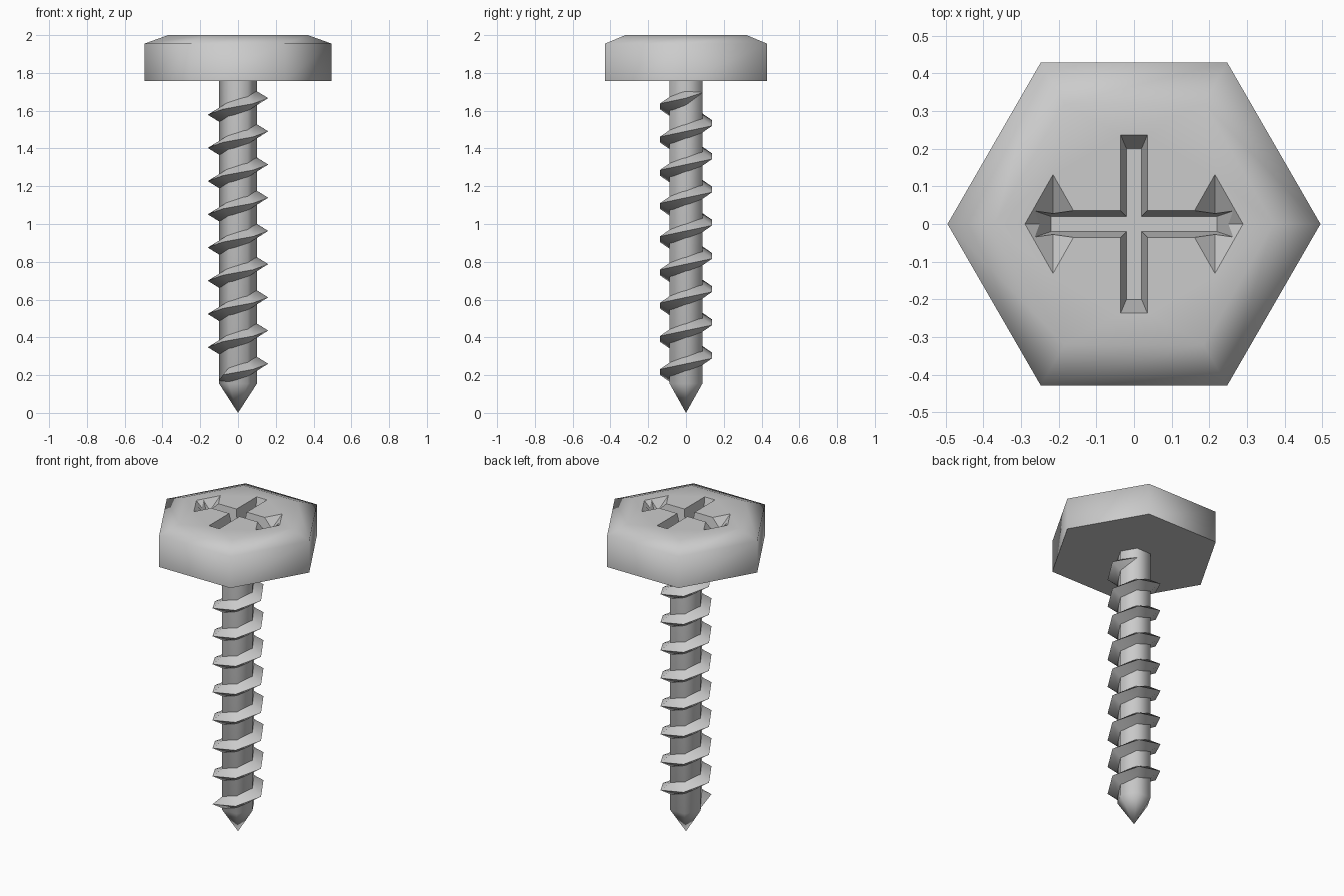
import bpy, bmesh
from math import cos, sin, pi, radians

if "Cube" in bpy.data.objects:
    bpy.data.objects.remove(bpy.data.objects["Cube"])


def ring(r, z, n=6):
    return [(r * cos(2 * pi * i / n), r * sin(2 * pi * i / n), z) for i in range(n)]


def loft(name, rings):
    """Closed solid skinned through rings of equal point count (1-point ring = tip)."""
    bm = bmesh.new()
    loops = [[bm.verts.new(p) for p in r] for r in rings]
    for a, b in zip(loops, loops[1:]):
        n = max(len(a), len(b))
        for i in range(n):
            j = (i + 1) % n
            if len(a) == 1:
                bm.faces.new((a[0], b[j], b[i]))
            elif len(b) == 1:
                bm.faces.new((a[i], a[j], b[0]))
            else:
                bm.faces.new((a[i], a[j], b[j], b[i]))
    for end in (loops[0], loops[-1]):
        if len(end) > 2:
            bm.faces.new(end)
    bmesh.ops.recalc_face_normals(bm, faces=bm.faces)
    mesh = bpy.data.meshes.new(name)
    bm.to_mesh(mesh)
    bm.free()
    ob = bpy.data.objects.new(name, mesh)
    bpy.context.collection.objects.link(ob)
    return ob


def smooth(ob, angle):
    bpy.ops.object.select_all(action='DESELECT')
    bpy.context.view_layer.objects.active = ob
    ob.select_set(True)
    bpy.ops.object.shade_smooth_by_angle(angle=radians(angle))


def cut(ob, cutter):
    cutter.hide_render = True
    cutter.hide_viewport = True
    mod = ob.modifiers.new("recess", 'BOOLEAN')
    mod.operation = 'DIFFERENCE'
    mod.solver = 'EXACT'
    mod.object = cutter


# hexagonal head with chamfered top
head = loft("head", [ring(0.495, 1.757), ring(0.495, 1.955), ring(0.37, 2.0)])
smooth(head, 75)


# cross-shaped drive recess, narrowing downward
def cross(ax, ay, w, z):
    quarter = [(ax, -w), (ax, w), (w, w), (w, ay), (-w, ay), (-w, w),
               (-ax, w), (-ax, -w), (-w, -w), (-w, -ay), (w, -ay), (w, -w)]
    return [(x, y, z) for x, y in quarter]


cut(head, loft("cross_cutter", [cross(0.22, 0.20, 0.02, 1.89),
                                cross(0.27, 0.24, 0.037, 2.01)]))

# diamond pits beside the long arm of the cross
for side, s in (("left", -1), ("right", 1)):
    pit = [(0.215 * s + x, y, 2.01) for x, y in
           ((0.085, 0), (0, 0.15), (-0.085, 0), (0, -0.15))]
    cut(head, loft("pit_cutter_" + side, [[(0.215 * s, 0, 1.93)], pit]))

# six-sided shank with pointed tip
shank = loft("shank", [[(0, 0, 0)], ring(0.1, 0.155), ring(0.1, 1.76)])
smooth(shank, 65)

# helical thread, one section per shank corner, fading at both ends
FIRST, LAST = -3, 49
sections = []
for k in range(FIRST, LAST + 1):
    a, z = k * pi / 3, 0.26 + 0.0293 * k
    tip, half = (0.101, 0.008) if k in (FIRST, LAST) else (0.16, 0.042)
    sections.append([(r * cos(a), r * sin(a), z + h)
                     for r, h in ((0.09, -half), (tip, 0), (0.09, half))])
thread = loft("thread", sections)
smooth(thread, 65)
